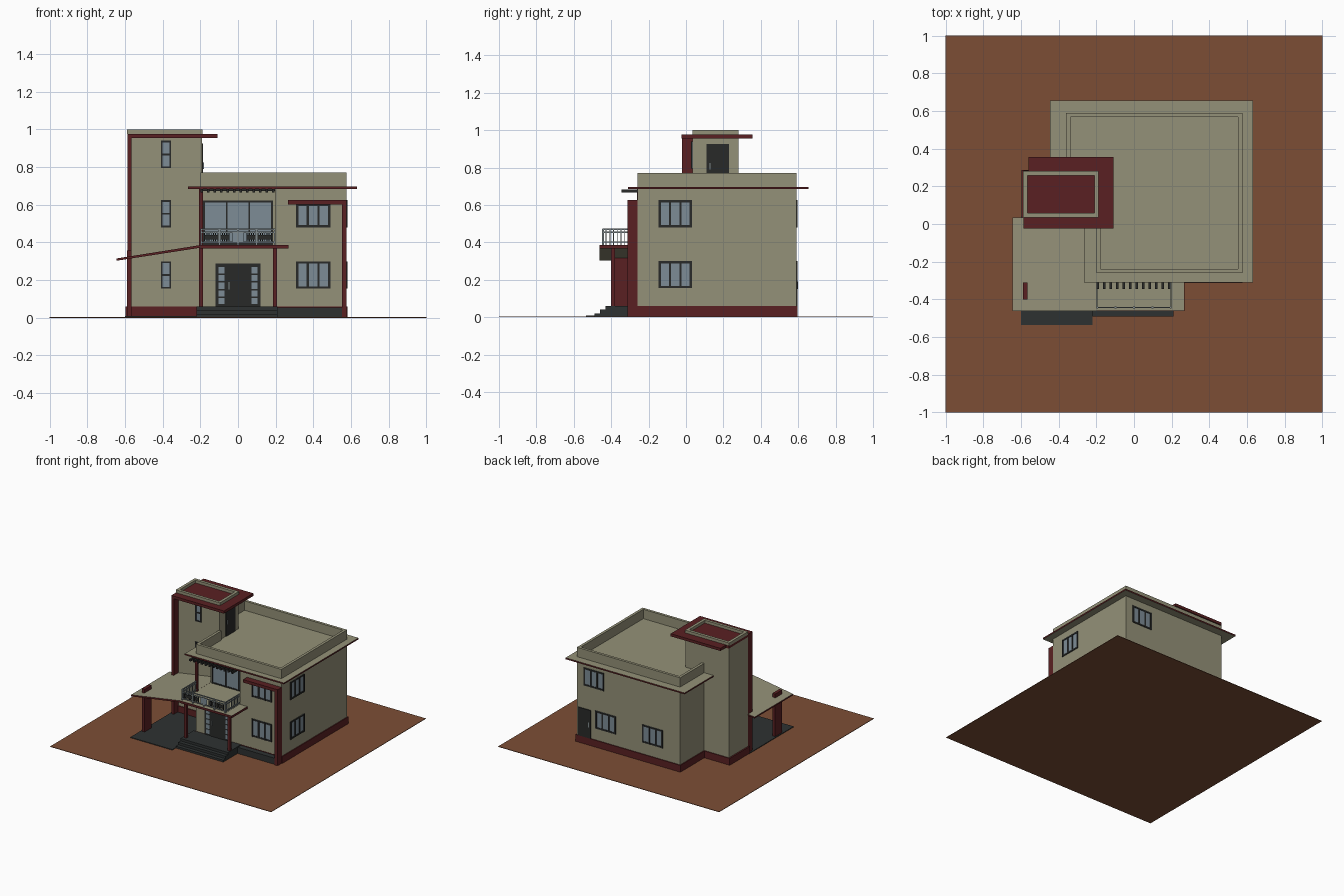
import bpy, bmesh

if "Cube" in bpy.data.objects:
    bpy.data.objects.remove(bpy.data.objects["Cube"])

def mat(name, r, g, b):
    m = bpy.data.materials.new(name)
    m.diffuse_color = (r, g, b, 1)
    m.use_nodes = True
    m.node_tree.nodes["Principled BSDF"].inputs["Base Color"].default_value = m.diffuse_color
    return m

TAN = mat("tan_plaster", 0.296, 0.283, 0.188)
RED = mat("dark_red", 0.102, 0.0145, 0.016)
EARTH = mat("brown_earth", 0.202, 0.076, 0.036)
DARK = mat("charcoal", 0.022, 0.023, 0.022)
STONE = mat("dark_stone", 0.027, 0.031, 0.031)
GLASS = mat("blue_grey_glass", 0.205, 0.262, 0.305)
STEEL = mat("steel", 0.22, 0.26, 0.27)

def finish(name, bm, mats):
    bmesh.ops.recalc_face_normals(bm, faces=bm.faces[:])
    me = bpy.data.meshes.new(name)
    bm.to_mesh(me)
    bm.free()
    for m in mats:
        me.materials.append(m)
    ob = bpy.data.objects.new(name, me)
    bpy.context.collection.objects.link(ob)
    return ob

def boxes(name, items):
    """items: (x0, x1, y0, y1, z0, z1, material)"""
    bm = bmesh.new()
    mats = []
    for x0, x1, y0, y1, z0, z1, m in items:
        if m not in mats:
            mats.append(m)
        vs = bmesh.ops.create_cube(bm, size=1)["verts"]
        for v in vs:
            v.co = ((x0 + x1) / 2 + v.co.x * (x1 - x0),
                    (y0 + y1) / 2 + v.co.y * (y1 - y0),
                    (z0 + z1) / 2 + v.co.z * (z1 - z0))
        for f in {f for v in vs for f in v.link_faces}:
            f.material_index = mats.index(m)
    return finish(name, bm, mats)

def box(name, *item):
    return boxes(name, [item])

def prism(name, pts, lo, hi, m, edge=None, axis="z"):
    """Extrude an outline along z (xy points) or y (xz points); upright faces take the edge colour."""
    bm = bmesh.new()
    at = (lambda p, t: (p[0], p[1], t)) if axis == "z" else (lambda p, t: (p[0], t, p[1]))
    a = [bm.verts.new(at(p, lo)) for p in pts]
    b = [bm.verts.new(at(p, hi)) for p in pts]
    bm.faces.new(a)
    bm.faces.new(b)
    for i in range(len(pts)):
        j = (i + 1) % len(pts)
        bm.faces.new((a[i], a[j], b[j], b[i]))
    bm.normal_update()
    for f in bm.faces:
        f.material_index = 1 if edge and abs(f.normal.z) < 0.5 else 0
    return finish(name, bm, [m, edge] if edge else [m])

def on_wall(side, pos, u0, u1, z0, z1, depth, m):
    """A plate lying on a wall facing front (-y), back (+y) or right (+x)."""
    if side == "right":
        return (pos - 0.002, pos + depth, u0, u1, z0, z1, m)
    y = (pos - depth, pos + 0.002) if side == "front" else (pos - 0.002, pos + depth)
    return (u0, u1, *y, z0, z1, m)

def window(name, side, pos, u0, u1, z0, z1, cols=3, rows=1, bar=0.012):
    items = [on_wall(side, pos, u0, u1, z0, z1, 0.002, GLASS)]
    for i in range(cols + 1):
        u = u0 + (u1 - u0 - bar) * i / cols
        items.append(on_wall(side, pos, u, u + bar, z0, z1, 0.007, DARK))
    for j in range(rows + 1):
        z = z0 + (z1 - z0 - bar) * j / rows
        items.append(on_wall(side, pos, u0, u1, z, z + bar, 0.006, DARK))
    return boxes(name, items)

# ground and paving
box("ground", -1, 1, -1, 1, 0, 0.004, EARTH)
box("carport_floor", -0.6, -0.22, -0.535, 0.04, 0.002, 0.009, STONE)
boxes("entrance_steps", [(-0.22, 0.21, y, -0.26, 0.002, z, STONE)
                         for y, z in ((-0.49, 0.02), (-0.46, 0.04), (-0.43, 0.06))])
box("front_plinth", 0.21, 0.575, -0.305, -0.26, 0.002, 0.055, STONE)

# main house: full lower storey, upper storey with a recessed balcony
lower = [(-0.2, -0.26), (0.575, -0.26), (0.575, 0.59), (-0.36, 0.59), (-0.36, 0.2), (-0.2, 0.2)]
upper = [(-0.2, -0.07), (0.2, -0.07), (0.2, -0.26)] + lower[1:]
prism("lower_storey", lower, 0.002, 0.385, TAN)
prism("upper_storey", upper, 0.385, 0.69, TAN)
boxes("red_base", [(-0.207, 0.582, -0.262, 0.597, 0.002, 0.06, RED),
                   (-0.367, 0, 0.2, 0.597, 0.002, 0.06, RED),
                   (-0.597, -0.2, 0.028, 0.287, 0.002, 0.06, RED)])

# roof eave and parapet
prism("roof_eave", [(-0.265, -0.31), (0.632, -0.31), (0.632, 0.655), (-0.445, 0.655),
                    (-0.445, 0.25), (-0.265, 0.25)], 0.684, 0.696, TAN, RED)
boxes("roof_parapet", [(x0, x1, y0, y1, 0.69, 0.772, TAN) for x0, x1, y0, y1 in (
    (-0.2, 0.575, -0.26, -0.238), (0.553, 0.575, -0.238, 0.568), (-0.36, 0.575, 0.568, 0.59),
    (-0.36, -0.338, 0.28, 0.568), (-0.2, -0.178, -0.238, 0.04))])

# stair tower
box("stair_tower", -0.585, -0.19, 0.035, 0.28, 0.002, 0.96, TAN)
box("tower_fin", -0.587, -0.565, -0.022, 0.037, 0.002, 0.96, RED)
prism("tower_roof_slab", [(-0.587, -0.024), (-0.11, -0.024), (-0.11, 0.355), (-0.56, 0.355),
                          (-0.56, 0.285), (-0.587, 0.285)], 0.955, 0.977, RED)
boxes("tower_parapet", [(x0, x1, y0, y1, 0.975, 1.0, TAN) for x0, x1, y0, y1 in (
    (-0.588, -0.188, 0.035, 0.058), (-0.588, -0.188, 0.258, 0.282),
    (-0.588, -0.565, 0.058, 0.258), (-0.211, -0.188, 0.058, 0.258))])
for i, z in enumerate((0.155, 0.48, 0.795)):
    window(f"tower_window_{i + 1}", "front", 0.035, -0.41, -0.355, z, z + 0.145, 1, 2, 0.009)
boxes("roof_door", [on_wall("right", -0.19, 0.11, 0.23, 0.695, 0.925, 0.005, DARK),
                    on_wall("right", -0.19, 0.125, 0.131, 0.79, 0.825, 0.009, STEEL)])

# porch slab, sloped carport roof and their columns
box("porch_slab_core", -0.2, 0.265, -0.46, -0.2, 0.368, 0.386, TAN)
box("porch_slab_edge", -0.2, 0.267, -0.463, -0.459, 0.368, 0.3855, RED)
box("porch_slab_side_edge", 0.264, 0.267, -0.46, -0.26, 0.368, 0.3855, RED)
prism("carport_roof", [(-0.645, 0.303), (-0.2, 0.372), (-0.2, 0.386), (-0.645, 0.315)],
      -0.462, 0.035, TAN, RED, "y")
box("carport_pillar", -0.59, -0.565, -0.4, -0.31, 0.002, 0.357, RED)
for side, x in (("left", -0.197), ("right", 0.197)):
    box(f"porch_column_{side}", x - 0.011, x + 0.011, -0.402, -0.38, 0.05, 0.37, RED)
box("balcony_corner_post", -0.206, -0.187, -0.262, -0.243, 0.385, 0.686, RED)
boxes("front_red_frame", [(0.551, 0.577, -0.312, -0.258, 0.002, 0.626, RED),
                          (0.265, 0.577, -0.312, -0.258, 0.602, 0.626, RED)])

# pergola slats over the balcony
boxes("pergola", [(-0.2 + i * 0.0345, -0.186 + i * 0.0345, -0.345, -0.2, 0.666, 0.683, DARK)
                  for i in range(12)] + [(-0.2, 0.2, -0.262, -0.25, 0.672, 0.684, DARK)])

# balcony railing: posts, rails, balusters and dark front panels
rail = []
for z in (0.398, 0.45, 0.467):
    rail.append((-0.2, 0.2, -0.447, -0.44, z, z + 0.007, STEEL))
    for x in (-0.2, 0.193):
        rail.append((x, x + 0.007, -0.447, -0.26, z, z + 0.007, STEEL))
for i in range(5):
    x = -0.2 + i * 0.0975
    rail.append((x, x + 0.01, -0.448, -0.438, 0.385, 0.472, STEEL))
for x in (-0.199, 0.194):
    for i in range(9):
        y = -0.43 + i * 0.02
        rail.append((x, x + 0.005, y, y + 0.005, 0.385, 0.467, STEEL))
for x0 in (-0.18, 0.045):
    rail.append((x0, x0 + 0.135, -0.444, -0.441, 0.415, 0.44, DARK))
    for i in range(12):
        x = x0 + i * 0.0118
        rail.append((x, x + 0.005, -0.445, -0.44, 0.402, 0.453, DARK))
rail.append((-0.03, 0.03, -0.444, -0.441, 0.402, 0.45, GLASS))
boxes("balcony_railing", rail)

# balcony glazing and entrance door with sidelights
window("balcony_glazing", "front", -0.07, -0.185, 0.185, 0.387, 0.622, 3, 1, 0.009)
door = [on_wall("front", -0.26, -0.12, 0.12, 0.06, 0.288, 0.004, DARK),
        on_wall("front", -0.26, -0.055, 0.055, 0.06, 0.275, 0.008, DARK),
        on_wall("front", -0.26, -0.05, -0.044, 0.15, 0.19, 0.012, STEEL)]
for x in (-0.104, 0.072):
    for i in range(5):
        z = 0.072 + i * 0.041
        door.append(on_wall("front", -0.26, x, x + 0.032, z, z + 0.033, 0.006, GLASS))
boxes("entrance_door", door)

# windows on the front, right and back walls
for floor, z0, z1 in (("lower", 0.155, 0.3), ("upper", 0.48, 0.625)):
    window(f"front_window_{floor}", "front", -0.26, 0.308, 0.49, z0, min(z1, 0.605))
    window(f"right_window_{floor}", "right", 0.575, -0.147, 0.032, z0, z1)
window("back_window_upper", "back", 0.59, 0.327, 0.51, 0.48, 0.625)
window("back_window_lower_1", "back", 0.59, 0.22, 0.405, 0.155, 0.3)
window("back_window_lower_2", "back", 0.59, -0.205, -0.02, 0.155, 0.3)
boxes("back_door", [on_wall("back", 0.59, 0.445, 0.56, 0.06, 0.29, 0.007, DARK),
                    on_wall("back", 0.59, 0.46, 0.466, 0.15, 0.19, 0.01, STEEL)])
